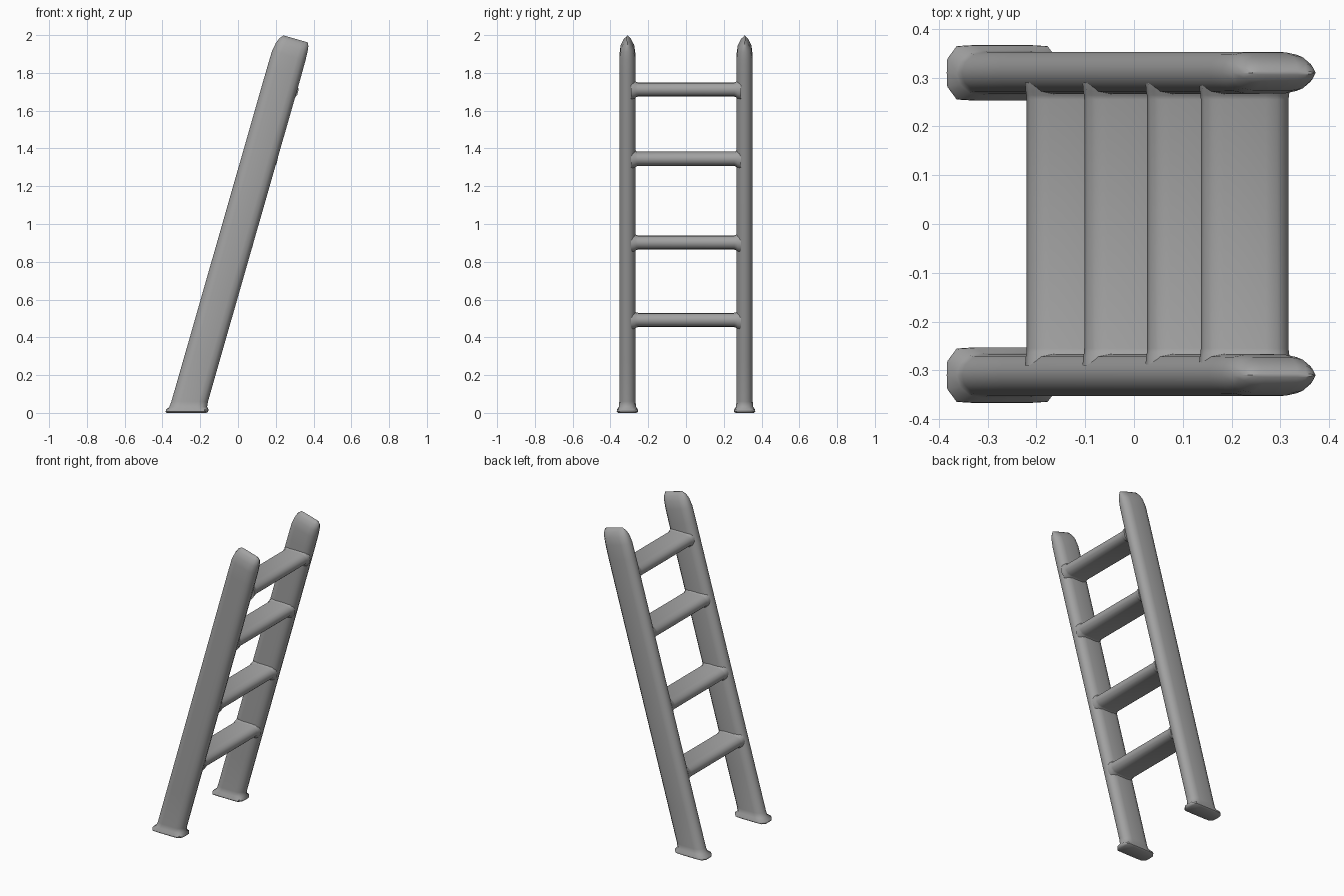
import bpy
import bmesh
import math
from mathutils import Vector

cube = bpy.data.objects.get("Cube")
if cube:
    bpy.data.objects.remove(cube, do_unlink=True)

# One grey for the whole ladder
grey = bpy.data.materials.new("plain_grey")
grey.use_nodes = True
COLOUR = (0.36, 0.36, 0.36, 1)
grey.diffuse_color = COLOUR
bsdf = next(n for n in grey.node_tree.nodes if n.type == 'BSDF_PRINCIPLED')
bsdf.inputs["Base Color"].default_value = COLOUR
bsdf.inputs["Roughness"].default_value = 0.6

SLOPE = 0.2865      # sideways run of the rails per unit of height
BASE_X = -0.273     # rail centre at the ground
LEAN = math.atan(SLOPE)
RAIL_Y = 0.31


def outline(quarter):
    """Mirror a quarter outline into a closed, symmetric one."""
    half = quarter + [(-u, v) for u, v in reversed(quarter)]
    return half + [(u, -v) for u, v in reversed(half[1:-1])]


ROUNDED = outline([(1, 0), (0.93, 0.5), (0.74, 0.88), (0.48, 1)])
FOOT = outline([(1, 0), (0.99, 0.5), (0.82, 0.96), (0.5, 1)])


def ring(shape, centre, u_axis, v_axis):
    return [centre + u_axis * u + v_axis * v for u, v in shape]


def loft(name, rings, sharp_angle=40):
    """Skin a list of equal rings, close both ends and smooth the result."""
    bm = bmesh.new()
    loops = [[bm.verts.new(p) for p in r] for r in rings]
    n = len(loops[0])
    for low, high in zip(loops, loops[1:]):
        for i in range(n):
            j = (i + 1) % n
            bm.faces.new((low[i], low[j], high[j], high[i]))
    bm.faces.new(loops[0])
    bm.faces.new(loops[-1])
    bmesh.ops.recalc_face_normals(bm, faces=bm.faces)
    mesh = bpy.data.meshes.new(name)
    bm.to_mesh(mesh)
    bm.free()
    mesh.materials.append(grey)
    obj = bpy.data.objects.new(name, mesh)
    bpy.context.collection.objects.link(obj)
    bpy.ops.object.select_all(action='DESELECT')
    obj.select_set(True)
    bpy.context.view_layer.objects.active = obj
    bpy.ops.object.shade_smooth_by_angle(angle=math.radians(sharp_angle))
    return obj


def axis_point(z, y, shift=0):
    return Vector((BASE_X + SLOPE * z + shift, y, z))


def build_rail(name, y):
    rings = []
    # Flared foot, cut level with the ground: height, half depth, half width
    for z, a, b in [(0, 0.106, 0.048), (0.007, 0.113, 0.057), (0.017, 0.112, 0.056)]:
        rings.append(ring(FOOT, axis_point(z, y), Vector((a, 0, 0)), Vector((0, b, 0))))
    for z, a, b in [(0.032, 0.1, 0.046), (0.06, 0.097, 0.043)]:
        rings.append(ring(ROUNDED, axis_point(z, y), Vector((a, 0, 0)), Vector((0, b, 0))))
    # Leaning shaft and tapered cap, cut square to the rail
    across = Vector((math.cos(LEAN), 0, -math.sin(LEAN)))
    for z, a, b, shift in [(0.3, 0.093, 0.043, 0), (1.8, 0.093, 0.043, 0),
                           (1.89, 0.092, 0.042, 0), (1.935, 0.087, 0.036, 0.003),
                           (1.963, 0.079, 0.022, 0.007), (1.98, 0.066, 0.004, 0.011)]:
        rings.append(ring(ROUNDED, axis_point(z, y, shift), across * a, Vector((0, b, 0))))
    loft(name, rings, 50)


build_rail("left_side_rail", RAIL_Y)
build_rail("right_side_rail", -RAIL_Y)

# Level rungs with a small flare where they meet the rails
RUNGS = [(-0.13, 0.492), (-0.012, 0.902), (0.117, 1.345), (0.227, 1.712)]
FLARE = [(0.29, 0.018), (0.273, 0.011), (0.264, 0.003), (0.255, 0)]
stations = [(-y, f) for y, f in FLARE] + [(y, f) for y, f in reversed(FLARE)]
for number, (x, z) in enumerate(RUNGS, 1):
    rings = [ring(ROUNDED, Vector((x, y, z)),
                  Vector((0.09 + f * 0.2, 0, 0)), Vector((0, 0, 0.038 + f)))
             for y, f in stations]
    loft("rung_%d" % number, rings, 60)
